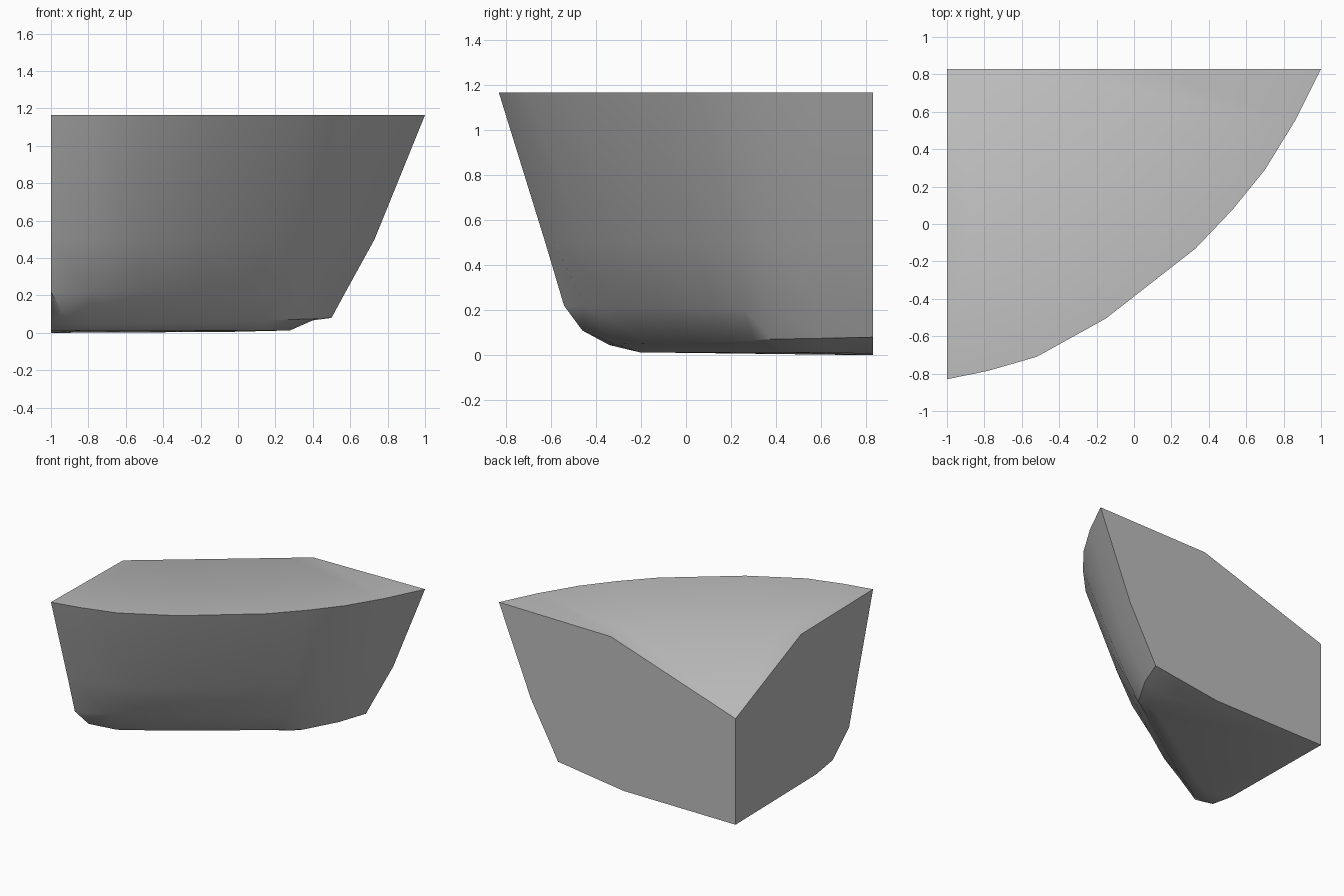
import bpy
import bmesh
from mathutils import Vector

cube = bpy.data.objects.get("Cube")
if cube:
    bpy.data.objects.remove(cube, do_unlink=True)

grey = bpy.data.materials.new("neutral_grey")
grey.use_nodes = True
colour = (0.5, 0.5, 0.5, 1)
grey.diffuse_color = colour
grey.node_tree.nodes["Principled BSDF"].inputs["Base Color"].default_value = colour

# Plan outlines of the top rim and of the lower crease, column by column
RIM = [(-1, -.83), (-.78, -.785), (-.52, -.71), (-.15, -.505), (.33, -.13),
       (.53, .08), (.70, .29), (.86, .55), (1, .83)]
CREASE = [(-1, -.34), (-.8, -.32), (-.53, -.16), (-.25, .03), (.02, .21),
          (.15, .3), (.28, .38), (.42, .62), (.5, .83)]
TOP = 1.165
CORNER = Vector((-1, .83))
LAST = len(RIM) - 1


def mix(a, b, t):
    return a + (b - a) * t


bm = bmesh.new()


def ring(start, end, amount, height):
    """Row of vertices between two outlines; amount and height depend on the column."""
    row = []
    for i, (a, b) in enumerate(zip(start, end)):
        p = Vector(a).lerp(Vector(b), amount(i))
        row.append(bm.verts.new((p.x, p.y, height(i / LAST))))
    return row


def inward(i):
    return .17 if i == 0 else .37 if i == LAST else .1


# Curved outer wall, from the rim down to the bottom
rim = ring(CREASE, RIM, lambda i: 1, lambda t: TOP)
middle = ring(CREASE, RIM, lambda i: mix(.58, .46, i / LAST), lambda t: .5)
low = ring(CREASE, RIM, lambda i: .41 if i == 0 else mix(.3, .13, i / LAST),
           lambda t: mix(.22, .2, t))
crease = ring(CREASE, RIM, lambda i: 0, lambda t: mix(.045, .08, t))
floor_edge = ring(CREASE, [CORNER] * len(RIM), inward,
                  lambda t: .005 if t == 1 else .013)
rows = [rim, middle, low, crease, floor_edge]
corner_bottom = bm.verts.new((-1, .83, 0))
corner_top = bm.verts.new((-1, .83, .81))
back_mid = bm.verts.new((.055, .83, 1.155))
side_mid = bm.verts.new((-1, .04, 1.152))

for upper, lower in zip(rows, rows[1:]):
    for i in range(LAST):
        face = bm.faces.new((upper[i], lower[i], lower[i + 1], upper[i + 1]))
        # Small chipped facet at the lower end of the wall
        if upper is low and i == 0:
            tip = bmesh.ops.poke(bm, faces=[face])["verts"][0]
            tip.co = (-.94, -.46, .11)

# Bottom fan
for a, b in zip(floor_edge, floor_edge[1:]):
    bm.faces.new((b, a, corner_bottom))

# Top: strips from the rim to a chord, then a slope falling to the corner
chord = [side_mid]
for i in range(1, LAST):
    p = side_mid.co.lerp(back_mid.co, i / LAST)
    chord.append(bm.verts.new(p))
chord.append(back_mid)
for i in range(LAST):
    bm.faces.new((rim[i], rim[i + 1], chord[i + 1], chord[i]))
    bm.faces.new((chord[i], chord[i + 1], corner_top))

# Two flat cut walls
bm.faces.new([r[0] for r in rows] + [corner_bottom, corner_top, side_mid])
bm.faces.new([r[LAST] for r in rows] + [corner_bottom, corner_top, back_mid])

bmesh.ops.recalc_face_normals(bm, faces=bm.faces[:])
mesh = bpy.data.meshes.new("quarter_block")
bm.to_mesh(mesh)
bm.free()
mesh.materials.append(grey)
block = bpy.data.objects.new("quarter_block", mesh)
bpy.context.collection.objects.link(block)

# Soft shading with crisp rims
bpy.ops.object.select_all(action='DESELECT')
block.select_set(True)
bpy.context.view_layer.objects.active = block
bpy.ops.object.shade_smooth_by_angle(angle=.6)
